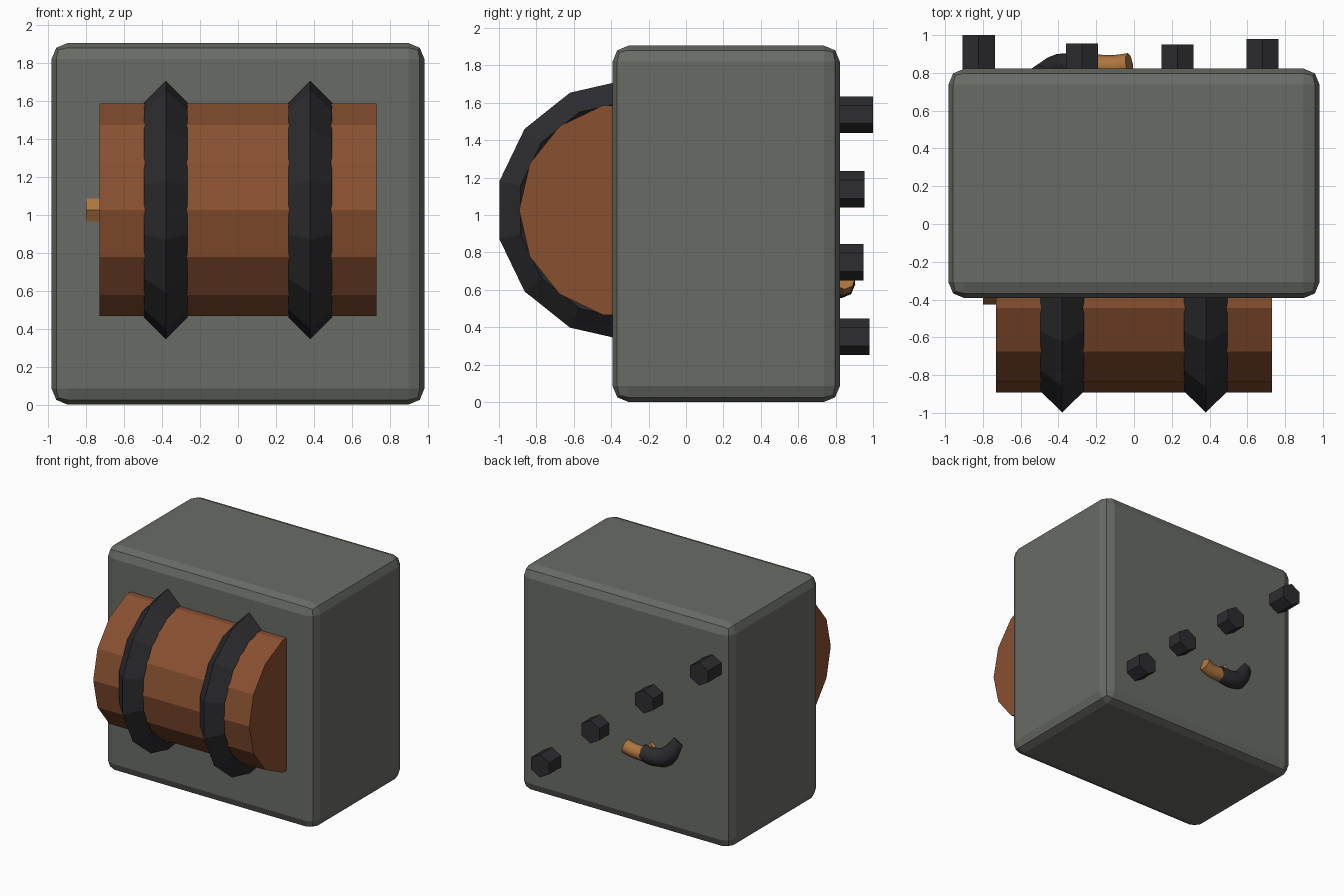
import bpy, bmesh
from math import pi, cos, sin
from mathutils import Vector, Matrix

if "Cube" in bpy.data.objects:
    bpy.data.objects.remove(bpy.data.objects["Cube"])


def material(name, rgb):
    m = bpy.data.materials.new(name)
    m.diffuse_color = (*rgb, 1)
    m.use_nodes = True
    m.node_tree.nodes["Principled BSDF"].inputs["Base Color"].default_value = m.diffuse_color
    return m


GREY = material("stone_grey", (0.14, 0.15, 0.13))
BROWN = material("red_brown", (0.25, 0.08, 0.03))
DARK = material("dark_iron", (0.026, 0.026, 0.03))
TAN = material("tan_wood", (0.42, 0.18, 0.05))


def add_object(name, bm, mat):
    bmesh.ops.recalc_face_normals(bm, faces=bm.faces)
    mesh = bpy.data.meshes.new(name)
    bm.to_mesh(mesh)
    bm.free()
    mesh.materials.append(mat)
    ob = bpy.data.objects.new(name, mesh)
    bpy.context.collection.objects.link(ob)
    return ob


def prism(name, a, b, radius, sides, first, mat):
    """Prism from a to b; 'first' is the direction of its first corner."""
    bm = bmesh.new()
    a, b, u = Vector(a), Vector(b), Vector(first)
    v = (b - a).normalized().cross(u)
    ring = [u * radius * cos(2 * pi * i / sides) + v * radius * sin(2 * pi * i / sides)
            for i in range(sides)]
    lo = [bm.verts.new(a + p) for p in ring]
    hi = [bm.verts.new(b + p) for p in ring]
    bm.faces.new(lo)
    bm.faces.new(hi)
    for i in range(sides):
        j = (i + 1) % sides
        bm.faces.new((lo[i], lo[j], hi[j], hi[i]))
    return add_object(name, bm, mat)


def bent_tube(name, points, mat):
    """Short round tube; each point is x, y, z, radius."""
    cu = bpy.data.curves.new(name, 'CURVE')
    cu.dimensions = '3D'
    cu.bevel_depth = 1
    cu.bevel_resolution = 2
    cu.use_fill_caps = True
    cu.resolution_u = 3
    sp = cu.splines.new('BEZIER')
    sp.bezier_points.add(len(points) - 1)
    for bp, (x, y, z, r) in zip(sp.bezier_points, points):
        bp.co = (x, y, z)
        bp.radius = r
        bp.handle_left_type = bp.handle_right_type = 'AUTO'
    cu.materials.append(mat)
    ob = bpy.data.objects.new(name, cu)
    bpy.context.collection.objects.link(ob)


# body block with rounded edges
bm = bmesh.new()
bmesh.ops.create_cube(bm, size=1)
bmesh.ops.transform(bm, verts=bm.verts, matrix=Matrix.Translation((0, 0.215, 0.953))
                    @ Matrix.Diagonal((1.965, 1.215, 1.905, 1)))
bmesh.ops.bevel(bm, geom=bm.edges[:], offset=0.085, segments=2, profile=0.5, affect='EDGES')
add_object("body", bm, GREY)

# drum lying along x, half sunk in the front
CY, CZ = -0.318, 1.026
prism("drum", (-0.73, CY, CZ), (0.73, CY, CZ), 0.574, 14, (0, -1, 0), BROWN)
prism("axle", (-0.80, CY, CZ), (0.70, CY, CZ), 0.109, 6, (0, -1, 0), TAN)

# diamond-section hoops
for side, x0 in (("left", -0.38), ("right", 0.38)):
    bm = bmesh.new()
    rings = []
    for i in range(14):
        a = 2 * pi * (i + 0.5) / 14
        rings.append([bm.verts.new((x0 + dx, CY - r * cos(a), CZ + r * sin(a)))
                      for dx, r in ((0, 0.697), (0.115, 0.582), (0, 0.467), (-0.115, 0.582))])
    for i in range(14):
        p, q = rings[i], rings[(i + 1) % 14]
        for k in range(4):
            m = (k + 1) % 4
            bm.faces.new((p[k], p[m], q[m], q[k]))
    add_object("hoop_" + side, bm, DARK)

# diagonal row of hexagonal pegs on the back
for i, (x, y, z) in enumerate(((-0.822, 1.0, 1.537), (-0.275, 0.955, 1.138),
                               (0.23, 0.95, 0.747), (0.68, 0.98, 0.35))):
    prism(f"peg_{i + 1}", (x, 0.72, z), (x, y, z), 0.098, 6, (0, 0, 1), DARK)

# small bent handle half sunk in the back
bent_tube("handle_wood", ((-0.025, 0.845, 0.66, 0.06), (-0.10, 0.835, 0.635, 0.06),
                          (-0.20, 0.835, 0.63, 0.062)), TAN)
bent_tube("handle_grip", ((-0.19, 0.83, 0.64, 0.07), (-0.30, 0.83, 0.63, 0.075),
                          (-0.40, 0.825, 0.66, 0.075), (-0.50, 0.785, 0.81, 0.06)), DARK)
bent_tube("handle_stub", ((-0.24, 0.80, 0.69, 0.035), (-0.28, 0.82, 0.73, 0.03)), TAN)
